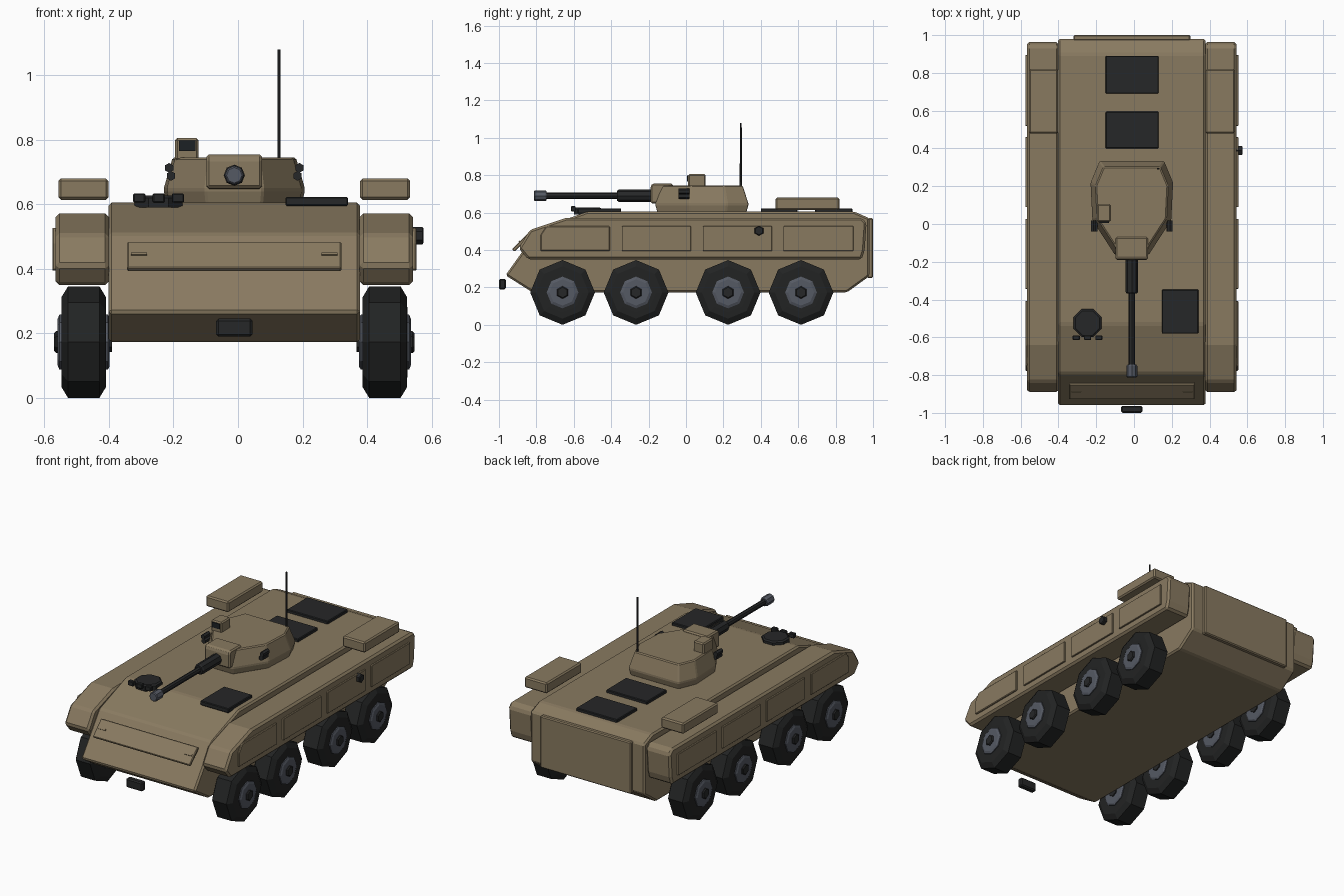
import bpy, bmesh, math
from mathutils import Vector, Matrix

if "Cube" in bpy.data.objects:
    bpy.data.objects.remove(bpy.data.objects["Cube"])

CX = -0.0115  # centre line of the vehicle (a side fitting shifts the bounding box)


def mat(name, r, g, b):
    m = bpy.data.materials.new(name)
    m.diffuse_color = (r, g, b, 1)
    m.use_nodes = True
    m.node_tree.nodes["Principled BSDF"].inputs["Base Color"].default_value = m.diffuse_color
    return m


BODY = mat("tan_paint", 0.25, 0.195, 0.118)
DARK = mat("dark_metal", 0.019, 0.020, 0.021)
TYRE = mat("tyre_rubber", 0.016, 0.017, 0.017)
STEEL = mat("grey_steel", 0.090, 0.100, 0.125)
GLASS = mat("dark_glass", 0.012, 0.015, 0.018)


def finish(name, bm, material, bevel=0.0):
    bmesh.ops.recalc_face_normals(bm, faces=bm.faces[:])
    me = bpy.data.meshes.new(name)
    bm.to_mesh(me)
    bm.free()
    me.materials.append(material)
    ob = bpy.data.objects.new(name, me)
    bpy.context.collection.objects.link(ob)
    if bevel:
        mod = ob.modifiers.new("edge_bevel", 'BEVEL')
        mod.width, mod.segments = bevel, 1
        mod.limit_method, mod.angle_limit = 'ANGLE', math.radians(20)
    return ob


def loft(name, rings, material, bevel=0.0):
    """Join rings of equal point count and cap both ends."""
    bm = bmesh.new()
    vs = [[bm.verts.new(p) for p in ring] for ring in rings]
    n = len(vs[0])
    for a, b in zip(vs, vs[1:]):
        for i in range(n):
            j = (i + 1) % n
            bm.faces.new((a[i], a[j], b[j], b[i]))
    bm.faces.new(vs[0])
    bm.faces.new(vs[-1])
    return finish(name, bm, material, bevel)


def side_prism(name, x0, x1, yz, material, bevel=0.0):
    return loft(name, [[(x, y, z) for y, z in yz] for x in (x0, x1)], material, bevel)


def box(name, x0, x1, y0, y1, z0, z1, material, bevel=0.0):
    return side_prism(name, x0, x1, [(y0, z0), (y1, z0), (y1, z1), (y0, z1)], material, bevel)


def lathe(name, axis, centre, profile, sides, material, phase=0.0, bevel=0.0):
    """profile: (offset along axis, radius) pairs."""
    c = Vector(centre)
    rings = []
    for t, r in profile:
        ring = []
        for i in range(sides):
            a = phase + 2 * math.pi * i / sides
            u, v = r * math.sin(a), r * math.cos(a)
            off = {'X': (t, u, v), 'Y': (u, t, v), 'Z': (u, v, t)}[axis]
            ring.append(c + Vector(off))
        rings.append(ring)
    return loft(name, rings, material, bevel)


# Hull
side_prism("hull", CX - 0.39, CX + 0.39,
           [(-0.965, 0.265), (-0.79, 0.51), (-0.53, 0.605), (0.90, 0.605),
            (0.98, 0.57), (0.98, 0.26), (0.86, 0.173), (-0.82, 0.173)], BODY, 0.01)
box("rear_ramp", CX - 0.31, CX + 0.31, 0.97, 1.0, 0.25, 0.57, BODY, 0.006)

# Trim board on the nose, with two raised handles
tilt = Matrix.Translation((CX, -0.883, 0.438)) @ Matrix.Rotation(math.radians(45), 4, 'X')
vane = box("trim_board", -0.332, 0.332, -0.058, 0.058, -0.009, 0.009, BODY, 0.004)
vane.matrix_world = tilt
for s in (-1, 1):
    h = box("trim_board_handle", s * 0.295 - 0.025, s * 0.295 + 0.025, -0.005, 0.005, 0.008, 0.014, BODY)
    h.matrix_world = tilt

# Front tow block
box("tow_block", CX - 0.056, CX + 0.056, -1.0, -0.963, 0.19, 0.246, DARK, 0.007)

# Sides: sponsons, raised panels, stowage boxes and wheels
PANELS = [(-0.777, -0.407), (-0.343, 0.027), (0.09, 0.46), (0.52, 0.895)]
WHEELS = [-0.66, -0.267, 0.225, 0.615]
for s, side in ((-1, "left"), (1, "right")):
    def X(d):
        return CX + s * d

    side_prism(side + "_sponson", X(0.388), X(0.554),
               [(-0.895, 0.41), (-0.835, 0.507), (-0.64, 0.572), (0.94, 0.572), (0.965, 0.545),
                (0.955, 0.40), (0.94, 0.35), (-0.845, 0.35)], BODY, 0.012)
    for k, (a, b) in enumerate(PANELS):
        cut = 0.03 if k == 0 else 0.002
        side_prism(side + "_side_panel", X(0.55), X(0.564),
                   [(a, 0.395), (b, 0.395), (b, 0.527), (a + cut, 0.527), (a, 0.527 - cut * 1.5)],
                   BODY, 0.004)
    box(side + "_stowage_box", X(0.39), X(0.545), 0.478, 0.82, 0.614, 0.68, BODY, 0.008)
    for y in WHEELS:
        c = (CX, y, 0.173)
        lathe(side + "_tyre", 'X', c, [(s * 0.397, 0.105), (s * 0.398, 0.14), (s * 0.418, 0.173),
                                       (s * 0.515, 0.173), (s * 0.535, 0.14), (s * 0.536, 0.105)], 8, TYRE)
        lathe(side + "_rim", 'X', c, [(s * 0.386, 0.075), (s * 0.392, 0.085),
                                      (s * 0.542, 0.085), (s * 0.548, 0.07)], 8, STEEL)
        lathe(side + "_hub_cap", 'X', c, [(s * 0.379, 0.03), (s * 0.552, 0.034), (s * 0.558, 0.028)], 6, DARK)

# Round fitting on the right side
lathe("side_filler_cap", 'X', (0.54, 0.39, 0.503), [(0, 0.027), (0.031, 0.027), (0.035, 0.022)], 6, DARK)

# Roof hatches
box("rear_hatch", -0.15, 0.13, 0.69, 0.89, 0.60, 0.623, DARK, 0.004)
box("middle_hatch", -0.15, 0.13, 0.40, 0.595, 0.60, 0.623, DARK, 0.004)
box("engine_grille", 0.147, 0.341, -0.58, -0.347, 0.595, 0.623, DARK, 0.004)

# Driver hatch with three periscopes
lathe("driver_hatch", 'Z', (-0.246, -0.525, 0.59), [(0, 0.08), (0.03, 0.08), (0.037, 0.07)], 8, DARK, math.pi / 8)
for dx in (-0.06, 0, 0.06):
    box("driver_periscope", -0.246 + dx - 0.019, -0.246 + dx + 0.019, -0.615, -0.59, 0.605, 0.634, DARK, 0.004)

# Turret: half outline mirrored, lofted through three heights
half = [(0.172, 0.335), (0.22, 0.22), (0.21, 0.02), (0.09, -0.165)]
outline = half + [(-x, y) for x, y in reversed(half)]
rings = [[(CX + x * k, 0.085 + (y - 0.085) * k, z) for x, y in outline]
         for z, k in ((0.60, 0.95), (0.645, 1.0), (0.745, 0.87))]
loft("turret", rings, BODY, 0.006)

# Gun mantlet and gun
side_prism("gun_mantlet", CX - 0.086, CX + 0.086,
           [(-0.19, 0.65), (-0.07, 0.64), (-0.07, 0.755), (-0.18, 0.755), (-0.19, 0.74)], BODY, 0.008)
gun = (CX, 0, 0.69)
lathe("gun_sleeve", 'Y', gun, [(-0.18, 0.033), (-0.36, 0.033), (-0.368, 0.027)], 8, DARK)
lathe("gun_barrel", 'Y', gun, [(-0.36, 0.017), (-0.76, 0.017)], 8, DARK)
lathe("gun_muzzle", 'Y', gun, [(-0.745, 0.024), (-0.752, 0.029), (-0.808, 0.029), (-0.813, 0.024)], 8, STEEL)

# Sight box with glass front
box("sight_box", -0.195, -0.122, 0.012, 0.105, 0.735, 0.805, BODY, 0.007)
box("sight_glass", -0.183, -0.132, 0.006, 0.014, 0.765, 0.797, GLASS)

# Smoke launchers on both turret cheeks
for s, side in ((-1, "left"), (1, "right")):
    for dx, z in ((0.202, 0.713), (0.196, 0.688)):
        lathe(side + "_smoke_launcher", 'Y', (CX + s * dx, -0.01, z),
              [(-0.03, 0.015), (0.028, 0.015)], 6, DARK)

# Antenna
lathe("antenna", 'Z', (0.127, 0.293, 0.73), [(0, 0.006), (0.35, 0.005)], 6, DARK)
